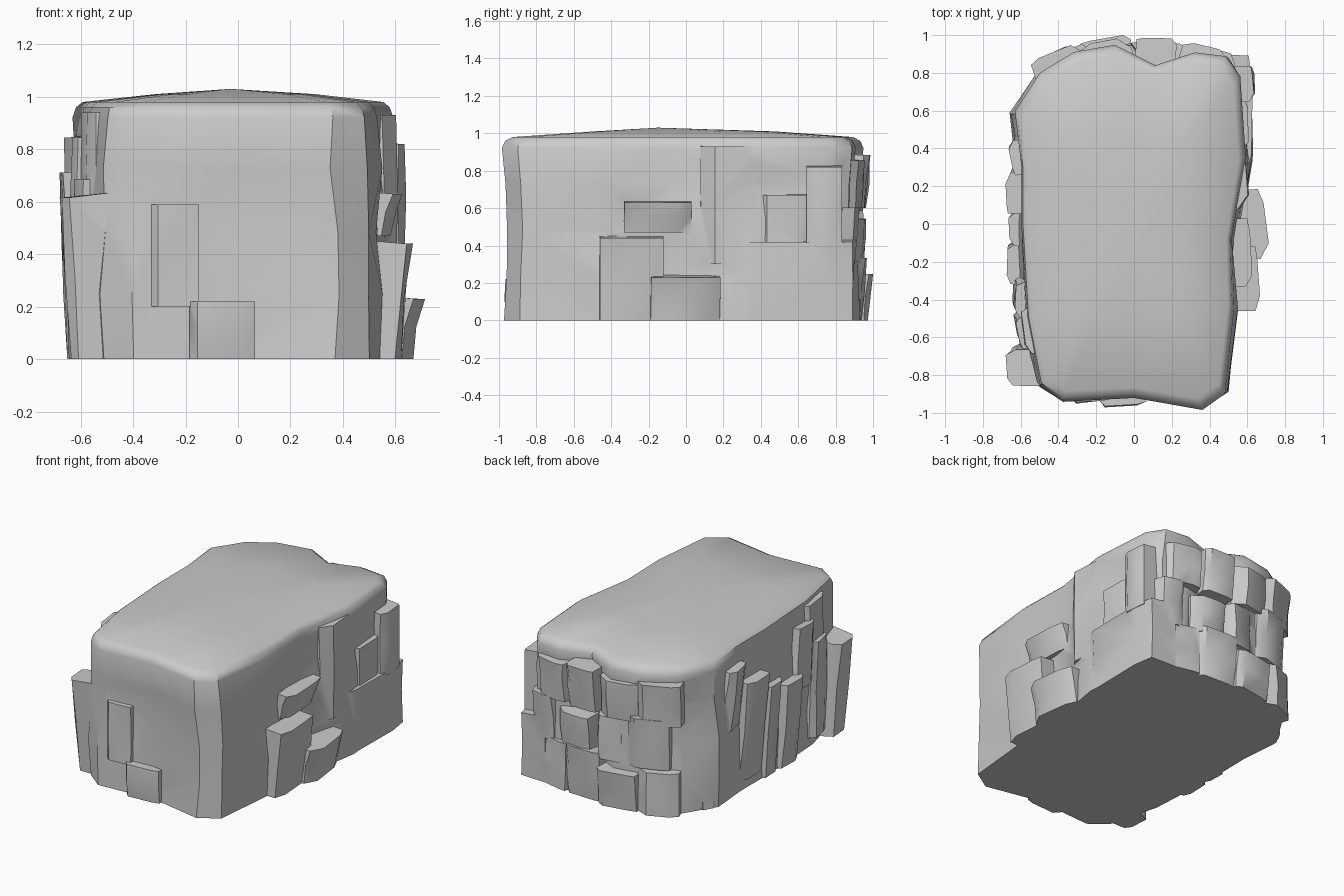
import bpy, bmesh, math, random
from mathutils import Vector

if "Cube" in bpy.data.objects:
    bpy.data.objects.remove(bpy.data.objects["Cube"])

random.seed(4)

# Plan outline of the plateau, counter-clockwise from the front right corner
OUTLINE = [(.36, -.985), (.48, -.9), (.53, -.45), (.52, -.08), (.59, .35), (.56, .78),
           (.49, .89), (.32, .91), (.11, .84), (-.1, .95), (-.32, .91), (-.5, .8), (-.63, .6),
           (-.6, .3), (-.6, 0), (-.57, -.5), (-.5, -.86), (-.38, -.94), (0, -.92)]


def skin(name, rings, apex=None):
    """Skin a stack of equal rings, closed flat below and flat or peaked above."""
    bm = bmesh.new()
    vs = [[bm.verts.new(p) for p in r] for r in rings]
    n = len(vs[0])
    for a, b in zip(vs, vs[1:]):
        for i in range(n):
            j = (i + 1) % n
            bm.faces.new((a[i], a[j], b[j], b[i]))
    bm.faces.new(vs[0][::-1])
    if apex:
        p = bm.verts.new(apex)
        for i in range(n):
            bm.faces.new((vs[-1][i], vs[-1][(i + 1) % n], p))
    else:
        bm.faces.new(vs[-1])
    bmesh.ops.triangulate(bm, faces=[f for f in bm.faces if len(f.verts) == 4])
    bmesh.ops.recalc_face_normals(bm, faces=bm.faces)
    me = bpy.data.meshes.new(name)
    bm.to_mesh(me)
    bm.free()
    ob = bpy.data.objects.new(name, me)
    bpy.context.collection.objects.link(ob)
    return ob


def crag(x, y, w, z0, z1, heading, lean=0.0, shift=0.0, tilt=0.0, depth=.22):
    """Broken column whose outer face is at (x, y); lean pulls its top outwards,
    shift slides the top sideways, tilt raises its outer top edge."""
    h = math.radians(heading)
    out = Vector((math.cos(h), math.sin(h), 0))
    side = Vector((-out.y, out.x, 0))
    c = random.uniform(.02, .06)
    plan = [(-depth, -w / 2), (-c, -w / 2), (0, -w * random.uniform(.2, .38)),
            (-.01, w * .3), (-c * .7, w / 2), (-depth, w / 2)]
    rings = []
    for t in (0, .5, 1):
        ring = []
        for i, (o, s) in enumerate(plan):
            front = 0 < i < 5
            bulge = random.uniform(-.012, .012) if t == .5 else 0
            z = z0 + (z1 - z0) * t + (tilt if t == 1 and front else 0)
            p = Vector((x, y, 0)) + out * (o + (lean * t + bulge) * front) + side * (s + shift * t)
            ring.append((p.x, p.y, z))
        rings.append(ring)
    return skin("crag", rings)


# Main body: weathered wall, rounded rim, shallow domed top
rings = []
for t in (0, .25, .5, .75, .95):
    flare, jit = 1.05 - .055 * t, .016 if t < .9 else .004
    rings.append([(x * flare + random.uniform(-jit, jit),
                   y * (.98 + .02 * (t > .9)) + random.uniform(-jit, jit) * .6, t * .97)
                  for x, y in OUTLINE])
for k, z in ((.98, .96), (.94, .98), (.5, 1.01)):
    rings.append([(x * k, y * k, z) for x, y in OUTLINE])
rock = skin("rock_plateau", rings, (-.03, -.15, 1.03))

# Right wall: stepped columns (outer x, y, width, bottom, top)
blocks = []
for x, y, w, z0, z1 in ((.66, 0, .37, 0, .25), (.62, -.29, .34, 0, .46), (.58, -.15, .36, .47, .65),
                        (.6, .26, .36, .3, .95), (.63, .55, .68, 0, .44), (.61, .53, .27, .4, .69),
                        (.635, .74, .19, .4, .84)):
    blocks.append(crag(x, y, w, z0, z1, random.uniform(-6, 6), .045 if y <= 0 else 0, 0, -.02))

# Left wall: row of slanting slabs, leaning towards the front of the rock
for i in range(8):
    y = -.72 + .185 * i
    z0, z1 = ((0, .6), (.06, .7), (.45, .84), (0, .5))[i % 4]
    blocks.append(crag(-.63 - random.uniform(0, .025), y, random.uniform(.17, .24), z0,
                       z1 + random.uniform(-.05, .05), 180 + random.uniform(-8, 8),
                       random.uniform(-.02, .04), .04, random.uniform(-.05, .03)))
blocks.append(crag(-.59, -.56, .26, .5, .94, 184))

# Back wall: three broken courses of blocks, following the curve of the plan
for tier in range(3):
    for i in range(4):
        x = -.42 + .27 * i + .07 * (tier % 2)
        blocks.append(crag(x, .965 - .4 * abs(x) ** 2.5 - random.uniform(0, .025),
                           random.uniform(.18, .28), .3 * tier,
                           .3 * tier + random.uniform(.26, .34), 90 - 45 * x,
                           random.uniform(-.01, .03), 0, random.uniform(-.02, .02)))

# Front wall: two small ledges
blocks.append(crag(-.06, -.955, .25, 0, .22, 270, .01))
blocks.append(crag(-.24, -.945, .18, .2, .59, 268))

# Fuse every crag into the body
for b in blocks:
    m = rock.modifiers.new("fuse", 'BOOLEAN')
    m.operation = 'UNION'
    m.solver = 'EXACT'
    m.object = b
bpy.context.view_layer.update()
fused = bpy.data.meshes.new_from_object(rock.evaluated_get(bpy.context.evaluated_depsgraph_get()))
rock.modifiers.clear()
rock.data = fused
for b in blocks:
    bpy.data.objects.remove(b, do_unlink=True)

# Smooth weathered faces, keep broken edges sharp
bpy.ops.object.select_all(action='DESELECT')
rock.select_set(True)
bpy.context.view_layer.objects.active = rock
bpy.ops.object.shade_smooth_by_angle(angle=math.radians(38))
